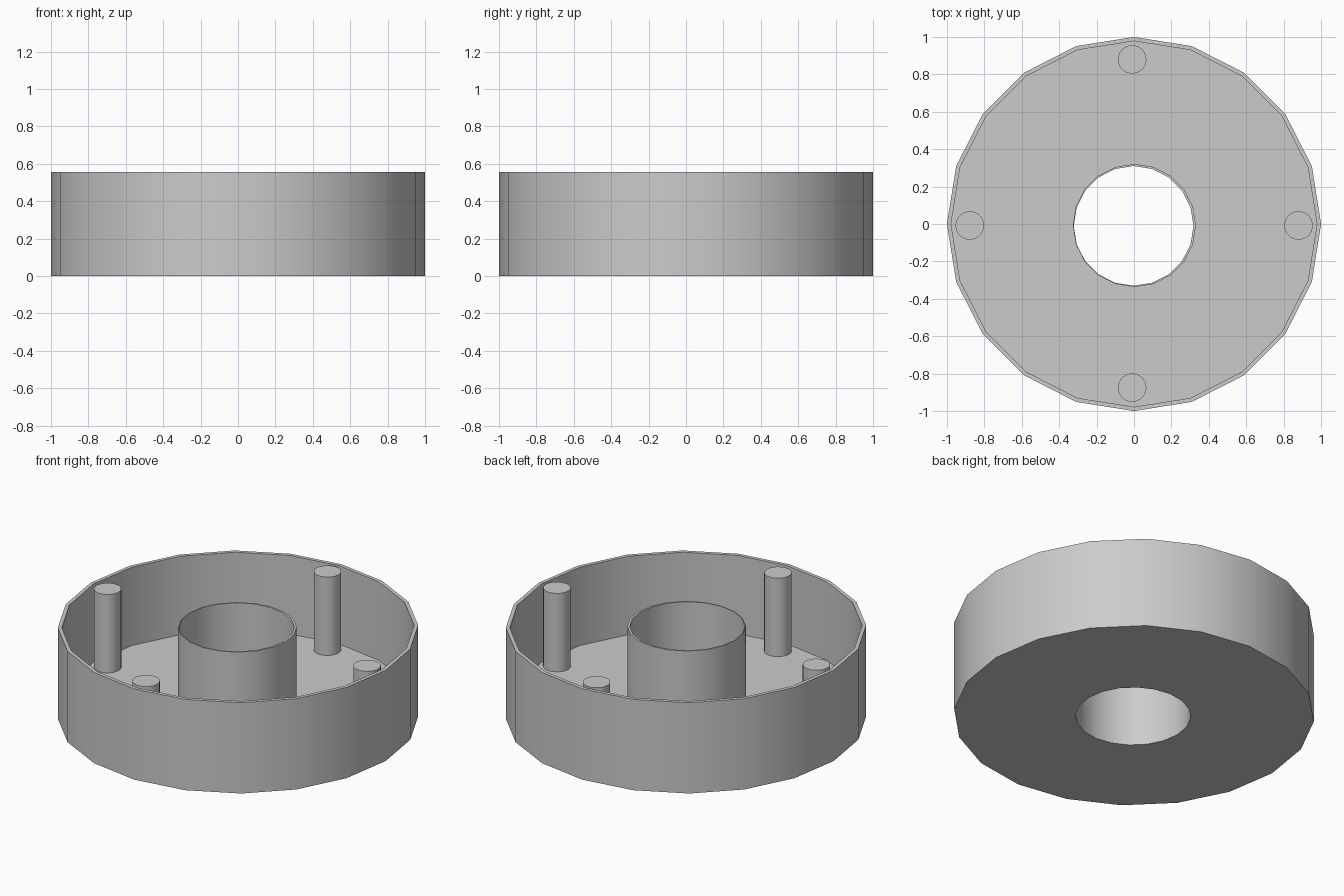
import bpy, bmesh, math

cube = bpy.data.objects.get("Cube")
if cube:
    bpy.data.objects.remove(cube, do_unlink=True)

SIDES = 20
HEIGHT = 0.556
FLOOR = 0.076

grey = bpy.data.materials.new("plain grey")
grey.use_nodes = True
colour = (0.6, 0.6, 0.6, 1)
grey.diffuse_color = colour
grey.node_tree.nodes["Principled BSDF"].inputs["Base Color"].default_value = colour


def finish(obj):
    """Give the part its material and smooth sides with sharp rims."""
    obj.data.materials.clear()
    obj.data.materials.append(grey)
    bpy.ops.object.select_all(action="DESELECT")
    obj.select_set(True)
    bpy.context.view_layer.objects.active = obj
    bpy.ops.object.shade_smooth_by_angle(angle=math.radians(30))


def ring(bm, radius, z, x=0.0, y=0.0):
    """One loop of vertices around a given centre."""
    step = math.tau / SIDES
    return [bm.verts.new((x + radius * math.cos(i * step),
                          y + radius * math.sin(i * step), z))
            for i in range(SIDES)]


# Round tray: outer wall, floor and hollow hub in one closed loft
bm = bmesh.new()
hub = (0.002, -0.008)
bore = (-0.002, -0.01)
rings = [
    ring(bm, 1.0, 0),
    ring(bm, 1.0, HEIGHT),
    ring(bm, 0.978, HEIGHT),
    ring(bm, 0.978, FLOOR),
    ring(bm, 0.329, FLOOR, *hub),
    ring(bm, 0.329, HEIGHT, *hub),
    ring(bm, 0.32, HEIGHT, *bore),
    ring(bm, 0.32, 0, *bore),
]
for a, b in zip(rings, rings[1:] + rings[:1]):
    for i in range(SIDES):
        j = (i + 1) % SIDES
        bm.faces.new((a[i], a[j], b[j], b[i]))
bmesh.ops.recalc_face_normals(bm, faces=bm.faces)
mesh = bpy.data.meshes.new("round_tray")
bm.to_mesh(mesh)
bm.free()
tray = bpy.data.objects.new("round_tray", mesh)
bpy.context.collection.objects.link(tray)
finish(tray)

# Four posts standing on the floor beside the wall
posts = {
    "right_post": (-0.878, -0.008),
    "left_post": (0.88, -0.008),
    "front_post": (-0.01, -0.875),
    "back_post": (-0.01, 0.88),
}
bottom = FLOOR / 2
for name, (x, y) in posts.items():
    bpy.ops.mesh.primitive_cylinder_add(
        vertices=32, radius=0.076, depth=HEIGHT - bottom,
        location=(x, y, (HEIGHT + bottom) / 2))
    post = bpy.context.object
    post.name = name
    finish(post)
